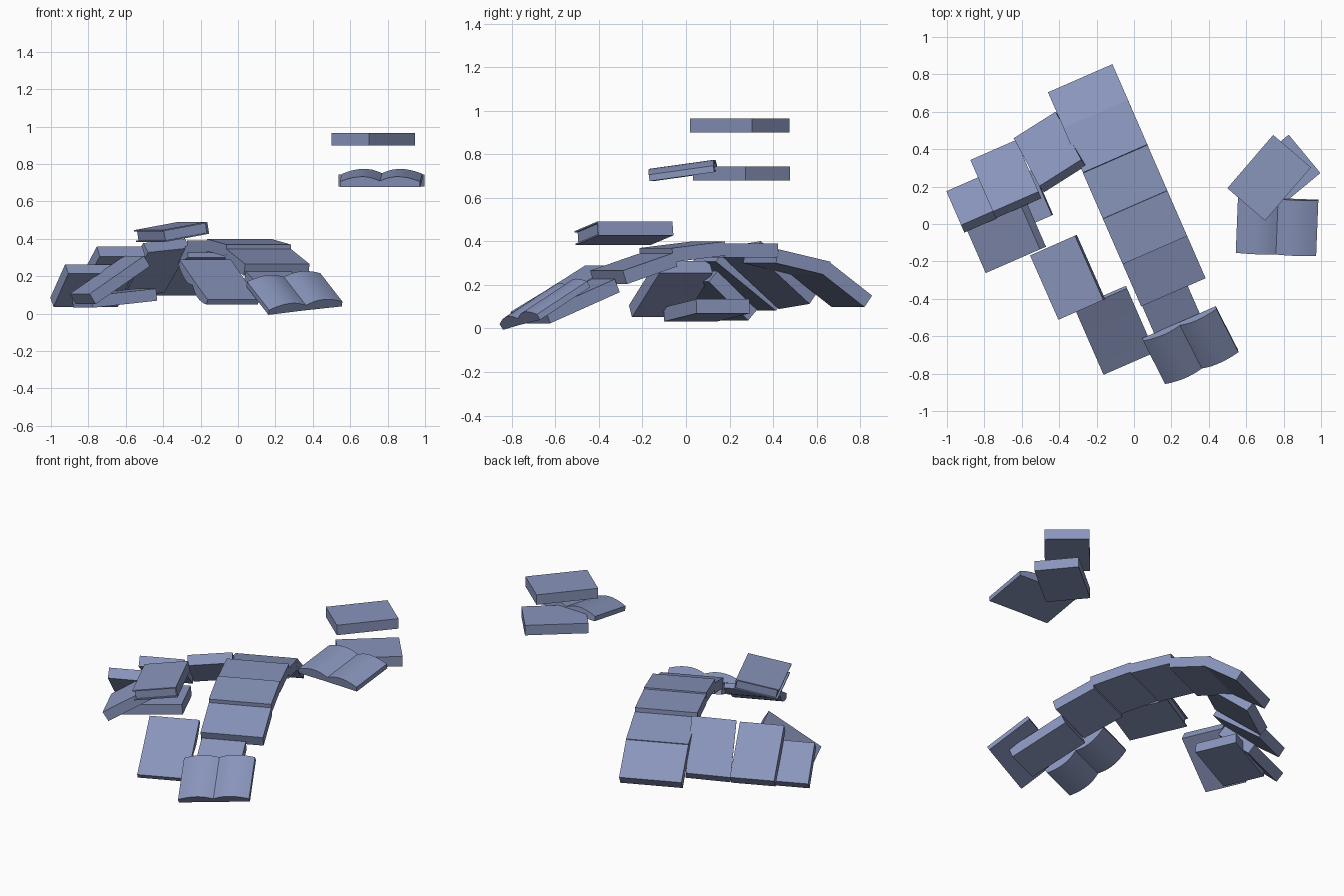
import bpy, bmesh
from mathutils import Vector, Matrix

if "Cube" in bpy.data.objects:
    bpy.data.objects.remove(bpy.data.objects["Cube"], do_unlink=True)

LONG, SHORT, THICK = 0.376, 0.266, 0.065

mat = bpy.data.materials.new("slate_blue")
mat.use_nodes = True
colour = (0.25, 0.30, 0.50, 1)
mat.diffuse_color = colour
mat.node_tree.nodes["Principled BSDF"].inputs["Base Color"].default_value = colour


def finish(name, bm, centre, xdir, ydir, smooth=False):
    """Turn a bmesh into an object aligned to two direction vectors."""
    x = Vector(xdir).normalized()
    z = x.cross(Vector(ydir)).normalized()
    turn = Matrix((x, z.cross(x), z)).transposed().to_4x4()
    bmesh.ops.recalc_face_normals(bm, faces=bm.faces)
    mesh = bpy.data.meshes.new(name)
    bm.to_mesh(mesh)
    bm.free()
    mesh.materials.append(mat)
    obj = bpy.data.objects.new(name, mesh)
    bpy.context.collection.objects.link(obj)
    obj.matrix_world = Matrix.Translation(centre) @ turn
    if smooth:
        bpy.ops.object.select_all(action='DESELECT')
        obj.select_set(True)
        bpy.context.view_layer.objects.active = obj
        bpy.ops.object.shade_smooth_by_angle(angle=0.6)


def add_box(bm, size, centre=(0, 0, 0)):
    bmesh.ops.create_cube(bm, size=1, matrix=Matrix.Translation(centre) @ Matrix.Diagonal((*size, 1)))


def closed_book(name, centre, xdir, ydir):
    """Plain block book, long side on its x."""
    bm = bmesh.new()
    add_box(bm, (LONG, SHORT, THICK))
    finish(name, bm, centre, xdir, ydir)


def bound_book(name, centre, xdir, ydir):
    """Closed book with covers, a spine and a recessed page block."""
    bm = bmesh.new()
    board = 0.007
    for side in (-1, 1):
        add_box(bm, (LONG, SHORT, board), (0, 0, side * (THICK - board) / 2))
    add_box(bm, (LONG, board, THICK - board), (0, (SHORT - board) / 2, 0))
    add_box(bm, (LONG - 0.02, SHORT - 0.02, THICK - board), (0, 0.002, 0))
    finish(name, bm, centre, xdir, ydir)


def open_book(name, centre, xdir, ydir):
    """Flat cover with two curved page stacks; origin on the cover."""
    half = [(0.0, 0.034), (0.02, 0.042), (0.05, 0.052), (0.085, 0.057), (0.12, 0.056),
            (0.15, 0.051), (0.18, 0.043), (0.2, 0.036), (0.215, 0.03)]
    top = [(-x, z) for x, z in reversed(half[1:])] + half
    outline = [(-0.215, 0), (0, 0.002), (0.215, 0)] + top[::-1]
    bm = bmesh.new()
    face = bm.faces.new([bm.verts.new((x, -0.15, z)) for x, z in outline])
    grown = bmesh.ops.extrude_face_region(bm, geom=[face])
    moved = [g for g in grown["geom"] if isinstance(g, bmesh.types.BMVert)]
    bmesh.ops.translate(bm, verts=moved, vec=(0, 0.3, 0))
    finish(name, bm, centre, xdir, ydir, smooth=True)


# Shared directions: across the arch, and towards its back end
ACROSS = Vector((0.916, 0.40, 0))
BACK = Vector((-0.40, 0.916, 0))
UP = Vector((0, 0, 1))

# Main arch: centre and rise per unit of run towards the back
arch = [((-0.237, 0.663, 0.202), -0.72), ((-0.15, 0.463, 0.303), -0.22),
        ((-0.0475, 0.226, 0.358), 0), ((0.0575, -0.015, 0.352), 0.115),
        ((0.156, -0.24, 0.275), 0.32)]
for i, (centre, rise) in enumerate(arch):
    closed_book(f"arch_book_{i + 1}", centre, ACROSS, BACK + UP * rise)
closed_book("arch_front_book", (0.228, -0.528, 0.125), BACK + UP * 0.41, ACROSS)

# Side arm: books leaning down towards the back
closed_book("arm_inner_book", (-0.45, 0.385, 0.245), (-0.47, 0.88, -0.82), (0.88, 0.47, 0.15))
closed_book("arm_middle_book", (-0.685, 0.24, 0.22), BACK - UP * 0.75, ACROSS)
closed_book("arm_outer_book", (-0.783, 0.14, 0.15), ACROSS, BACK - UP * 0.9)
closed_book("arm_leaning_book", (-0.685, -0.07, 0.18), ACROSS + UP * 0.64, BACK)
closed_book("arm_floor_book", (-0.66, 0.095, 0.083), ACROSS + UP * 0.1, BACK)

# Loose bound book above the front
bound_book("bound_book", (-0.355, -0.285, 0.437), (0.15, -0.34, 0), (0.24, 0.11, 0.045))

# Floating closed books
closed_book("floating_upper_book", (0.7225, 0.247, 0.9325), (0.245, 0.285, 0), (-0.285, 0.245, 0))
closed_book("floating_lower_book", (0.767, 0.255, 0.712), (0.29, 0.24, 0), (-0.24, 0.29, 0))

# Open books: floating, at the arch foot, and one lying face down
open_book("floating_open_book", (0.765, -0.01, 0.697), (1, -0.04, 0), (0.04, 1, 0.14))
open_book("front_open_book", (0.30, -0.64, 0.092), (0.39, 0.17, 0.045), (-0.125, 0.235, 0.155))
open_book("face_down_open_book", (-0.10, -0.575, 0.182), BACK + UP * 0.57, ACROSS)
